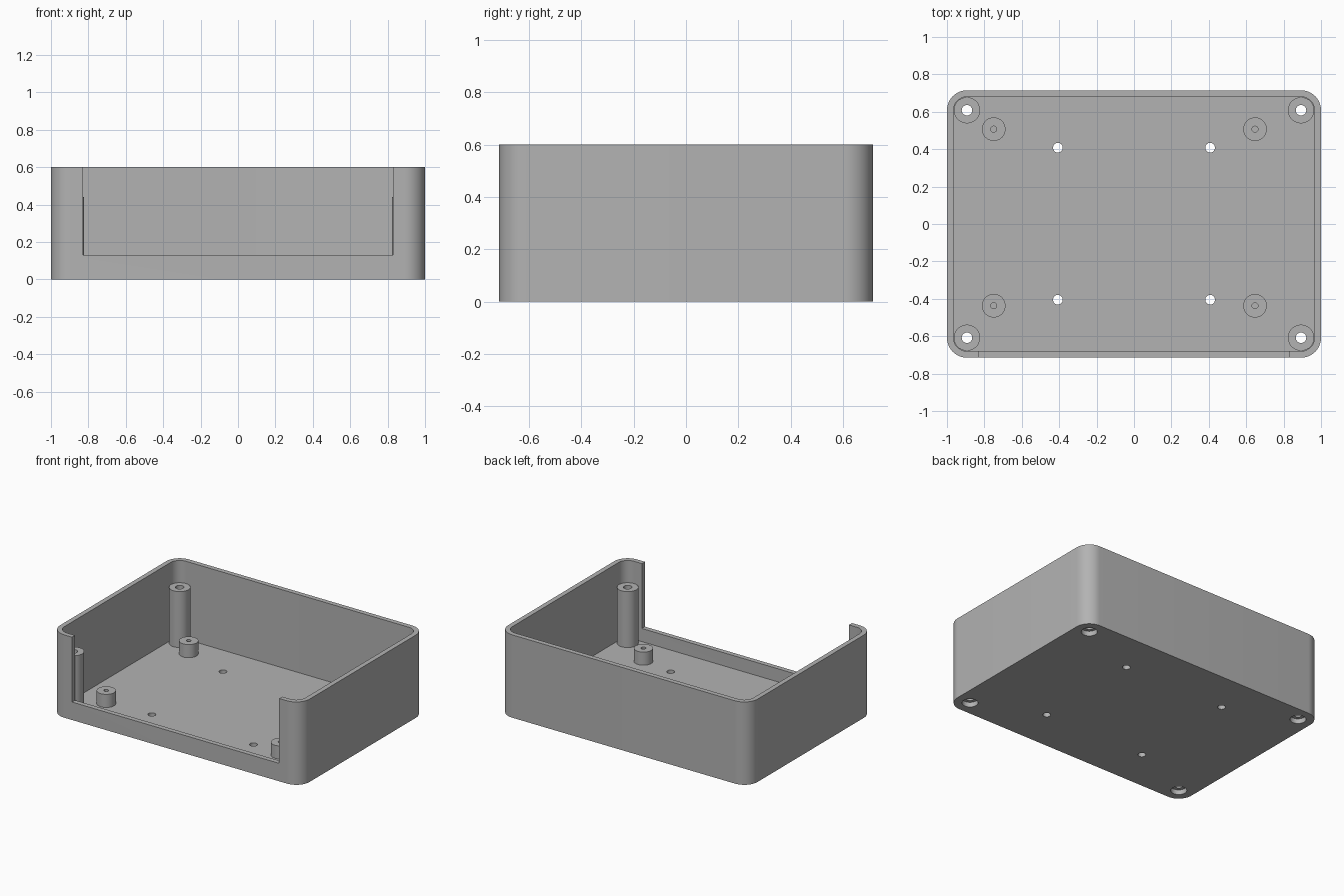
import bpy, bmesh, math

if "Cube" in bpy.data.objects:
    bpy.data.objects.remove(bpy.data.objects["Cube"])

HX, HY, H = 1.0, 0.715, 0.6        # half sizes and height of the case
WALL, FLOOR, R = 0.035, 0.035, 0.107

grey = bpy.data.materials.new("plain grey")
grey.diffuse_color = (0.45, 0.45, 0.45, 1)
grey.use_nodes = True
grey.node_tree.nodes["Principled BSDF"].inputs["Base Color"].default_value = grey.diffuse_color


def prism(name, pts, z0, z1):
    """Extrude a closed outline from z0 to z1."""
    bm = bmesh.new()
    face = bm.faces.new([bm.verts.new((x, y, z0)) for x, y in pts])
    ext = bmesh.ops.extrude_face_region(bm, geom=[face])
    top = [v for v in ext["geom"] if isinstance(v, bmesh.types.BMVert)]
    bmesh.ops.translate(bm, verts=top, vec=(0, 0, z1 - z0))
    bmesh.ops.recalc_face_normals(bm, faces=bm.faces)
    me = bpy.data.meshes.new(name)
    bm.to_mesh(me)
    bm.free()
    me.materials.append(grey)
    ob = bpy.data.objects.new(name, me)
    bpy.context.collection.objects.link(ob)
    return ob


def rounded(hx, hy, r, n=12):
    pts = []
    for i, (sx, sy) in enumerate([(1, 1), (-1, 1), (-1, -1), (1, -1)]):
        for k in range(n + 1):
            a = math.pi / 2 * (i + k / n)
            pts.append((sx * (hx - r) + r * math.cos(a), sy * (hy - r) + r * math.sin(a)))
    return pts


def circle(c, r, n=40):
    return [(c[0] + r * math.cos(2 * math.pi * k / n),
             c[1] + r * math.sin(2 * math.pi * k / n)) for k in range(n)]


def combine(target, tool, operation):
    """Apply a boolean and remove the tool."""
    mod = target.modifiers.new("cut", "BOOLEAN")
    mod.operation, mod.solver, mod.object = operation, "EXACT", tool
    bpy.context.view_layer.objects.active = target
    bpy.ops.object.modifier_apply(modifier=mod.name)
    bpy.data.objects.remove(tool)


# Open tray with rounded corners
case = prism("case", rounded(HX, HY, R), 0, H)
combine(case, prism("cavity", rounded(HX - WALL, HY - WALL, R - WALL), FLOOR, H + 0.1), "DIFFERENCE")

# Wide opening in the front wall
notch = [(-0.83, -0.8), (0.83, -0.8), (0.83, -0.66), (-0.83, -0.66)]
combine(case, prism("notch", notch, 0.13, H + 0.1), "DIFFERENCE")

# Tall corner posts with through holes and recesses underneath
for x in (-0.893, 0.893):
    for y in (-0.608, 0.608):
        combine(case, prism("corner_post", circle((x, y), 0.07), 0.01, 0.44), "UNION")
        combine(case, prism("screw_hole", circle((x, y), 0.028), -0.1, 0.5), "DIFFERENCE")
        combine(case, prism("screw_recess", circle((x, y), 0.053), -0.1, 0.035), "DIFFERENCE")

# Short standoffs with blind holes
for x in (-0.75, 0.647):
    for y in (-0.437, 0.507):
        combine(case, prism("standoff", circle((x, y), 0.063), 0.01, 0.13), "UNION")
        combine(case, prism("pilot_hole", circle((x, y), 0.016, 24), 0.04, 0.2), "DIFFERENCE")

# Mounting holes through the floor
for x in (-0.407, 0.407):
    for y in (-0.405, 0.408):
        combine(case, prism("floor_hole", circle((x, y), 0.026, 32), -0.1, 0.1), "DIFFERENCE")

bpy.ops.object.select_all(action="DESELECT")
case.select_set(True)
bpy.context.view_layer.objects.active = case
bpy.ops.object.shade_smooth_by_angle(angle=math.radians(30))
